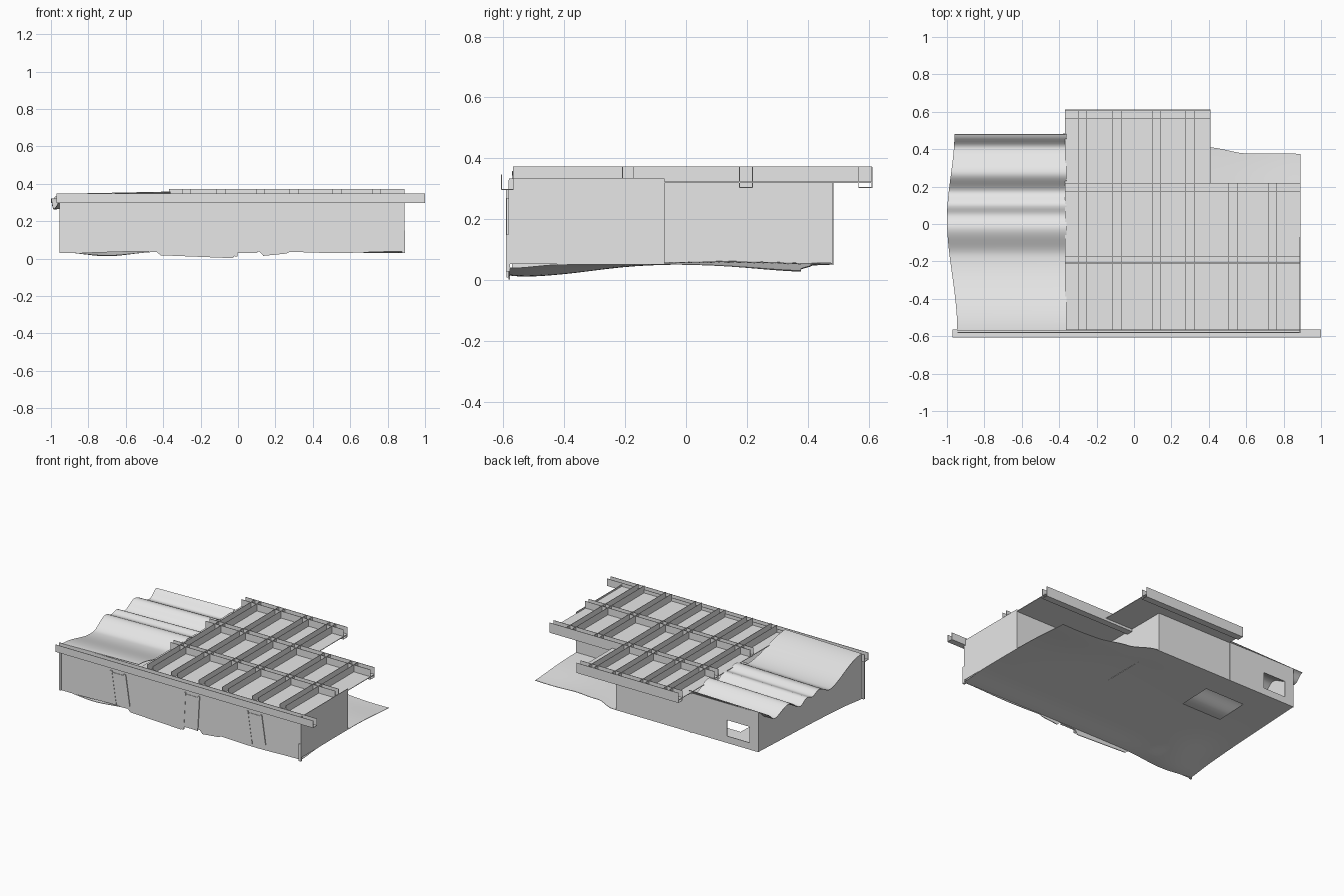
import bpy, bmesh, math
from mathutils import Vector

if "Cube" in bpy.data.objects:
    bpy.data.objects.remove(bpy.data.objects["Cube"])

gray = bpy.data.materials.new("plain_gray")
gray.diffuse_color = (0.8, 0.8, 0.8, 1)
gray.use_nodes = True
gray.node_tree.nodes["Principled BSDF"].inputs["Base Color"].default_value = gray.diffuse_color


def finish(bm, name, smooth=False):
    bmesh.ops.recalc_face_normals(bm, faces=bm.faces)
    me = bpy.data.meshes.new(name)
    bm.to_mesh(me)
    bm.free()
    me.materials.append(gray)
    ob = bpy.data.objects.new(name, me)
    bpy.context.collection.objects.link(ob)
    if smooth:
        for p in me.polygons:
            p.use_smooth = True
    return ob


def add_box(bm, x0, x1, y0, y1, z0, z1):
    r = bmesh.ops.create_cube(bm, size=1)
    for v in r["verts"]:
        v.co = Vector(((x0 + x1) / 2 + v.co.x * (x1 - x0),
                       (y0 + y1) / 2 + v.co.y * (y1 - y0),
                       (z0 + z1) / 2 + v.co.z * (z1 - z0)))


def boxes(name, items):
    bm = bmesh.new()
    for b in items:
        add_box(bm, *b)
    return finish(bm, name)


def sheet(name, nu, nv, f, thick, skip=None, smooth=True):
    """Grid surface with a small thickness; f maps (u, v) to a point."""
    bm = bmesh.new()
    g = [[bm.verts.new(f(i / nu, j / nv)) for j in range(nv + 1)] for i in range(nu + 1)]
    for i in range(nu):
        for j in range(nv):
            q = (g[i][j], g[i + 1][j], g[i + 1][j + 1], g[i][j + 1])
            c = sum((v.co for v in q), Vector()) / 4
            if not (skip and skip(c)):
                bm.faces.new(q)
    bmesh.ops.delete(bm, geom=[v for v in bm.verts if not v.link_faces], context='VERTS')
    # build the thickness in, then keep the rims sharp
    ob = finish(bm, name, False)
    m = ob.modifiers.new("thickness", 'SOLIDIFY')
    m.thickness, m.offset = thick, 0
    bpy.context.view_layer.objects.active = ob
    ob.select_set(True)
    bpy.ops.object.modifier_apply(modifier=m.name)
    if smooth:
        bpy.ops.object.shade_smooth_by_angle(angle=math.radians(35))
    ob.select_set(False)
    return ob


def bump(x, c, w):
    return math.exp(-((x - c) / w) ** 2)


def lerp_profile(pts, t):
    for (a, za), (b, zb) in zip(pts, pts[1:]):
        if t <= b:
            k = max(0, (t - a) / (b - a))
            k = k * k * (3 - 2 * k)
            return za + (zb - za) * k
    return pts[-1][1]


# Undulating floor with an opening under the rippled cover
def floor_z(x, y):
    return (0.054 - 0.032 * bump(x, -0.7, 0.18) * bump(y, -0.45, 0.22)
            - 0.025 * bump(x, 0.78, 0.35) * bump(y, 0.42, 0.26)
            - 0.014 * bump(y, -0.58, 0.12) + 0.008 * bump(x, 0.2, 0.4) * bump(y, 0.15, 0.25))


def left_x(y):
    return -0.945 + 0.057 * (y + 0.58) / 1.06


def floor_pt(u, v):
    x = -0.945 + 1.835 * u
    back = lerp_profile([(-1, 0.48), (0.2, 0.48), (0.38, 0.41), (0.6, 0.377), (1, 0.375)], x)
    y = -0.58 + (back + 0.58) * v
    x = left_x(y) + (0.89 - left_x(y)) * u
    return (x, y, floor_z(x, y))


sheet("floor", 60, 36, floor_pt, 0.003,
      lambda c: -0.64 < c.x < -0.34 and 0.06 < c.y < 0.3)

# Rippled cover on the left, overhanging the left wall
ripple = [(-0.57, 0.345), (-0.17, 0.265), (-0.02, 0.32), (0.05, 0.298), (0.10, 0.312),
          (0.17, 0.275), (0.27, 0.33), (0.41, 0.275), (0.48, 0.325)]


def edge_x(y):
    return lerp_profile([(-0.57, -0.945), (0.03, -1.0), (0.48, -0.96)], y)


def cover_pt(u, v):
    y = -0.57 + 1.05 * v
    x0 = edge_x(y)
    x = x0 + (-0.36 - x0) * u
    return (x, y, lerp_profile(ripple, y) + 0.012 * u)


sheet("rippled_cover", 14, 84, cover_pt, 0.003)


# Left wall follows the ripples
def left_pt(u, v):
    y = -0.57 + 1.05 * u
    x = left_x(y)
    return (x, y, floor_z(x, y) * (1 - v) + lerp_profile(ripple, y) * v)


sheet("left_wall", 84, 2, left_pt, 0.004, smooth=False)


# Front wall with a ragged lower edge
def front_bottom(x):
    z = 0.034 + 0.004 * math.sin(9 * x)
    if -0.42 < x < -0.02:
        z = 0.018 - 0.016 * (x + 0.42) / 0.4
    elif 0.13 < x < 0.26:
        z = 0.014 + 0.1 * (x - 0.13)
    return max(z, 0.0)


sheet("front_wall", 90, 1, lambda u, v: (
    -0.945 + 1.835 * u, -0.58,
    front_bottom(-0.945 + 1.835 * u) * (1 - v) + 0.33 * v), 0.005, smooth=False)

# Patched wall joints, leaning slightly and standing just off the wall
for k, (x, z0) in enumerate([(-0.49, 0.04), (0.05, 0.01), (0.55, 0.05)]):
    ob = boxes(f"wall_joint_{k + 1}", [
        (x - 0.06, x - 0.045, -0.588, -0.582, z0, 0.27),
        (x + 0.045, x + 0.06, -0.588, -0.582, z0 + 0.02, 0.27),
        (x - 0.045, x + 0.045, -0.586, -0.582, z0 + 0.02, 0.26)])
    for v in ob.data.vertices:
        v.co.x -= 0.15 * (v.co.z - 0.15) * (1 if k != 1 else -0.4)

# Straight walls along the right and the inner step
T = 0.004
boxes("right_wall", [(0.89 - T, 0.89, -0.58, -0.07, 0.053, 0.335)])
boxes("step_walls", [(0.2, 0.89, -0.07 - T, -0.07, 0.057, 0.322),
                     (0.2 - T, 0.2, -0.07, 0.48, 0.057, 0.322)])
# Back wall around its tapered vent opening
boxes("back_wall", [
    (-0.37, 0.2, 0.48 - T, 0.48, 0.052, 0.322),
    (-0.89, -0.82, 0.48 - T, 0.48, 0.052, 0.325),
    (-0.65, -0.37, 0.48 - T, 0.48, 0.052, 0.325),
    (-0.82, -0.65, 0.48 - T, 0.48, 0.052, 0.10),
    (-0.82, -0.65, 0.48 - T, 0.48, 0.21, 0.325)])
boxes("corner_posts", [(-0.955, -0.94, -0.59, -0.578, 0.03, 0.3),
                       (0.877, 0.893, -0.59, -0.578, 0.03, 0.15),
                       (-0.38, -0.37, 0.48, 0.484, 0.05, 0.32)])

# Stepped roof deck
boxes("roof_deck", [(-0.37, 0.89, -0.57, 0.22, 0.320, 0.324),
                    (-0.37, 0.41, 0.22, 0.61, 0.320, 0.324)])


# Open-topped rails: a flat base with two thin upright sides
def rail(name, a0, a1, c, zb, zt, w, along_x=True):
    t = 0.003
    parts = [(c - w, c - w + t, zb, zt), (c + w - t, c + w, zb, zt), (c - w, c + w, zb, zb + t)]
    if along_x:
        return boxes(name, [(a0, a1, p, q, r, s) for p, q, r, s in parts])
    return boxes(name, [(p, q, a0, a1, r, s) for p, q, r, s in parts])


rail("front_beam", -0.97, 1.0, -0.586, 0.297, 0.347, 0.021)
rail("inner_beam", -0.37, 0.89, -0.19, 0.318, 0.372, 0.02)
rail("middle_beam", -0.37, 0.89, 0.197, 0.303, 0.372, 0.023)
rail("back_beam", -0.37, 0.41, 0.588, 0.303, 0.372, 0.023)

# Joists crossing the beams
for k, x in enumerate([-0.275, -0.09, 0.12, 0.30, 0.53, 0.74]):
    rail(f"joist_{k + 1}", -0.568, 0.61 if x < 0.41 else 0.22, x, 0.321, 0.373, 0.024, False)
